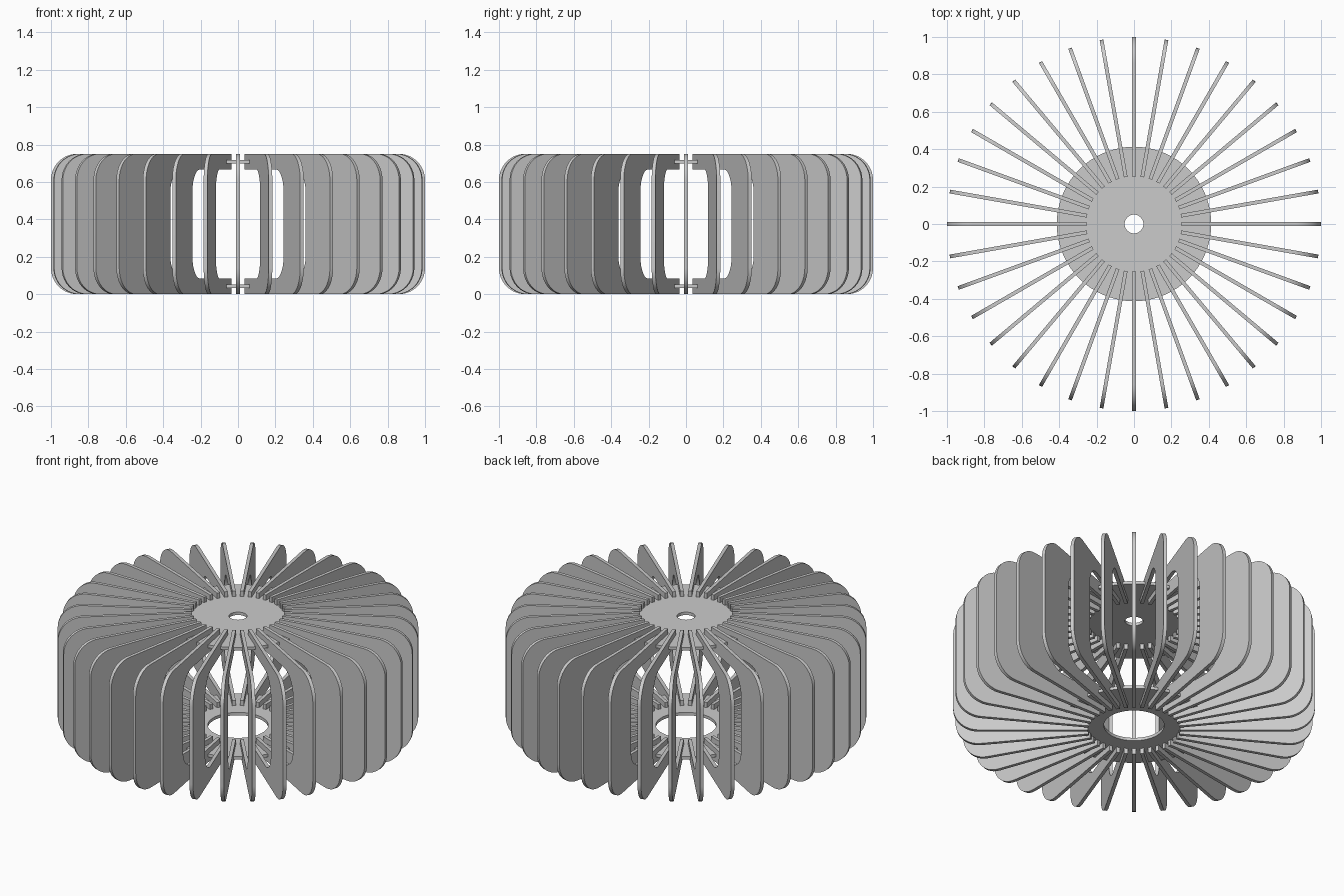
import bpy
import bmesh
from math import cos, sin, pi, radians

HEIGHT = 0.75
FIN_COUNT = 36
FIN_THICKNESS = 0.02

cube = bpy.data.objects.get("Cube")
if cube:
    bpy.data.objects.remove(cube, do_unlink=True)

grey = bpy.data.materials.new("light_grey")
grey.use_nodes = True
colour = (0.6, 0.6, 0.6, 1)
grey.diffuse_color = colour
grey.node_tree.nodes["Principled BSDF"].inputs["Base Color"].default_value = colour


def to_mesh(bm, name):
    bmesh.ops.recalc_face_normals(bm, faces=bm.faces)
    mesh = bpy.data.meshes.new(name)
    bm.to_mesh(mesh)
    bm.free()
    mesh.materials.append(grey)
    return mesh


def add_object(name, mesh):
    obj = bpy.data.objects.new(name, mesh)
    bpy.context.collection.objects.link(obj)
    return obj


def smooth(obj):
    bpy.ops.object.select_all(action="DESELECT")
    obj.select_set(True)
    bpy.context.view_layer.objects.active = obj
    bpy.ops.object.shade_smooth_by_angle(angle=radians(30))


def corner(x, z, r, steps=10):
    """Quarter arc around (x, z), from straight down to outward."""
    return [(x + r * sin(i * pi / 2 / steps), z - r * cos(i * pi / 2 / steps))
            for i in range(steps + 1)]


def fin_mesh():
    """C-shaped radial plate with rounded outer and inner corners."""
    inner, arm, back = 0.255, 0.083, 0.74
    r_out, r_in = 0.14, 0.12
    lower_out = [(inner, 0)] + corner(1 - r_out, r_out, r_out)
    lower_in = [(inner, arm)] + corner(back - r_in, arm + r_in, r_in)

    def flip(points):
        return [(x, HEIGHT - z) for x, z in reversed(points)]

    outline = lower_out + flip(lower_out) + flip(lower_in)[::-1] + lower_in[::-1]
    bm = bmesh.new()
    face = bm.faces.new([bm.verts.new((x, -FIN_THICKNESS / 2, z)) for x, z in outline])
    extruded = bmesh.ops.extrude_face_region(bm, geom=[face], use_keep_orig=True)
    moved = [v for v in extruded["geom"] if isinstance(v, bmesh.types.BMVert)]
    bmesh.ops.translate(bm, verts=moved, vec=(0, FIN_THICKNESS, 0))
    return to_mesh(bm, "fin")


def ring(name, r_hole, r_rim, z, thickness=0.018, segments=72):
    """Flat washer centred on height z."""
    bm = bmesh.new()
    low, high = z - thickness / 2, z + thickness / 2
    section = [(r_hole, low), (r_rim, low), (r_rim, high), (r_hole, high)]
    loops = []
    for i in range(segments):
        a = 2 * pi * i / segments
        loops.append([bm.verts.new((r * cos(a), r * sin(a), h)) for r, h in section])
    for i, loop in enumerate(loops):
        following = loops[(i + 1) % segments]
        for j in range(4):
            k = (j + 1) % 4
            bm.faces.new((loop[j], following[j], following[k], loop[k]))
    smooth(add_object(name, to_mesh(bm, name)))


# Radial fins sharing one mesh
shared_fin = fin_mesh()
for n in range(FIN_COUNT):
    fin = add_object(f"fin_{n + 1}", shared_fin)
    fin.rotation_euler.z = 2 * pi * n / FIN_COUNT
    if n == 0:
        smooth(fin)

# Plates that hold the fins: small hole above, wide opening below
ring("top_plate", 0.05, 0.413, HEIGHT - 0.042)
ring("bottom_plate", 0.167, 0.413, 0.042)
